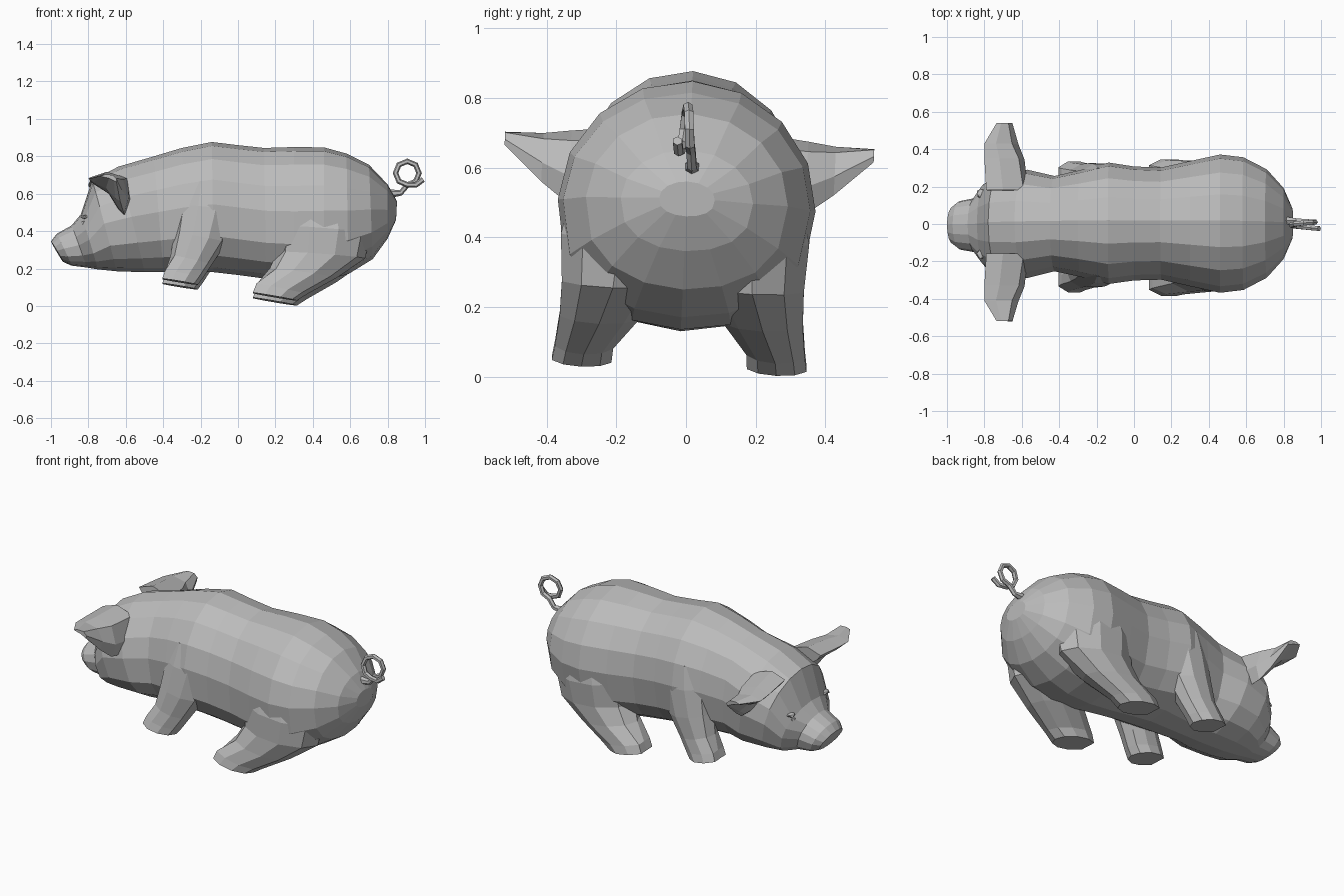
import bpy, bmesh
from math import sin, cos, pi, radians
from mathutils import Vector, Matrix

if "Cube" in bpy.data.objects:
    bpy.data.objects.remove(bpy.data.objects["Cube"])

GREY = (0.5, 0.5, 0.5, 1)
mat = bpy.data.materials.new("plain grey")
mat.use_nodes = True
mat.diffuse_color = GREY
mat.node_tree.nodes["Principled BSDF"].inputs["Base Color"].default_value = GREY

# The whole animal leans slightly to one side
pivot = Matrix.Translation((0, 0, 0.45))
LEAN = pivot @ Matrix.Rotation(radians(-2.7), 4, 'X') @ pivot.inverted()


def finish(name, bm, side=1):
    """Mirror to the given side, lean, and make the object."""
    bm.transform(LEAN @ Matrix.Diagonal((1, side, 1, 1)))
    bmesh.ops.recalc_face_normals(bm, faces=bm.faces)
    mesh = bpy.data.meshes.new(name)
    bm.to_mesh(mesh)
    bm.free()
    mesh.materials.append(mat)
    obj = bpy.data.objects.new(name, mesh)
    bpy.context.collection.objects.link(obj)
    return obj


def loft(sections, sides, bulge=0.0, thick=1.0, cleft=0, full=1.0):
    """Skin rings, each given by two opposite points and a half-width vector.
    full below 1 squares off the second half of each ring."""
    bm = bmesh.new()
    rings = []
    for n, (a, b, w) in enumerate(sections):
        a, b, w = Vector(a), Vector(b), Vector(w)
        ring = []
        for i in range(sides):
            t = 2 * pi * i / sides
            c = cos(t) * (0.8 if i == 0 and n < cleft else 1)
            if c < 0:
                c = -abs(c) ** full
            p = (a + b) / 2 + (a - b) / 2 * c
            ring.append(bm.verts.new(p + w * (thick * sin(t) + bulge * sin(t) ** 2)))
        rings.append(ring)
    for r, s in zip(rings, rings[1:]):
        for i in range(sides):
            j = (i + 1) % sides
            bm.faces.new((r[i], r[j], s[j], s[i]))
    bm.faces.new(rings[0])
    bm.faces.new(rings[-1])
    return bm


# Body and head: top x, top z, bottom x, bottom z, half width
body = [
    (-1.0, .345, -.935, .235, .10), (-.97, .385, -.89, .215, .13),
    (-.89, .43, -.81, .205, .145), (-.84, .49, -.75, .195, .225),
    (-.78, .67, -.65, .185, .275), (-.64, .745, -.50, .18, .29),
    (-.45, .80, -.40, .18, .255), (-.30, .845, -.28, .18, .285),
    (-.14, .877, -.13, .18, .325), (0, .86, 0, .165, .305),
    (.14, .845, .15, .145, .30), (.30, .85, .30, .13, .335),
    (.46, .848, .46, .135, .37), (.58, .815, .59, .17, .355),
    (.70, .755, .72, .25, .29), (.80, .65, .80, .36, .19),
    (.85, .56, .845, .46, .08)]
finish("body", loft([((xt, 0, zt), (xb, 0, zb), (0, w, 0))
                     for xt, zt, xb, zb, w in body], 16, full=0.75))

# Legs: front x, front z, back x, back z, centre y, half width
front_leg = [
    (-.425, .135, -.215, .10, .265, .09), (-.41, .18, -.185, .14, .26, .085),
    (-.36, .26, -.14, .21, .245, .09), (-.34, .38, -.06, .33, .225, .11),
    (-.32, .53, -.01, .5, .20, .125), (-.28, .66, -.04, .64, .18, .115)]
hind_leg = [
    (.055, .06, .315, .015, .28, .09), (.07, .11, .37, .05, .275, .088),
    (.17, .19, .53, .14, .235, .12), (.21, .28, .68, .245, .20, .155),
    (.21, .42, .71, .38, .19, .175), (.27, .58, .66, .55, .18, .15)]

# Ears: y, front edge x z, back edge x z, half width
ear = [(.17, -.79, .68, -.60, .46, .10), (.34, -.80, .665, -.61, .48, .085),
       (.42, -.80, .66, -.63, .54, .06), (.53, -.735, .67, -.65, .64, .02)]

for side, word in ((1, "left"), (-1, "right")):
    for name, rows in (("front_leg", front_leg), ("hind_leg", hind_leg)):
        secs = [((xf, y, zf), (xb, y, zb), (0, w, 0)) for xf, zf, xb, zb, y, w in rows]
        finish(f"{word}_{name}", loft(secs, 10, cleft=2), side)
    secs = [((xf, y, zf), (xb, y, zb), (w, 0, w)) for y, xf, zf, xb, zb, w in ear]
    finish(f"{word}_ear", loft(secs, 8, bulge=0.6, thick=0.45), side)

    # Eye and brow ridge
    for name, pos, size in (("eye", (-.815, .15, .435), (.024, .024, .022)),
                            ("brow", (-.805, .155, .468), (.045, .03, .014))):
        bm = bmesh.new()
        bmesh.ops.create_icosphere(bm, subdivisions=1, radius=1)
        bm.transform(Matrix.Translation(pos) @ Matrix.Rotation(-0.6, 4, 'Z')
                     @ Matrix.Diagonal((*size, 1)))
        finish(f"{word}_{name}", bm, side)

# Curly tail: root, then one turn of a coil, then the tip
path = [Vector((.80, .01, .60)), Vector((.87, .01, .605))]
path += [Vector((.905 + .063 * cos(t), .005 - .03 * k / 8, .71 + .063 * sin(t)))
         for k in range(9) for t in [-pi / 2 + k * pi / 4]]
path += [Vector((.95, -.03, .645)), Vector((.99, -.035, .675))]
secs = []
for i, p in enumerate(path):
    d = (path[min(i + 1, len(path) - 1)] - path[max(i - 1, 0)]).normalized()
    n = d.cross(Vector((0, 1, 0))).normalized()
    r = .026 if i == 0 else .015
    secs.append((p + n * r, p - n * r, (0, r, 0)))
finish("tail", loft(secs, 6))
